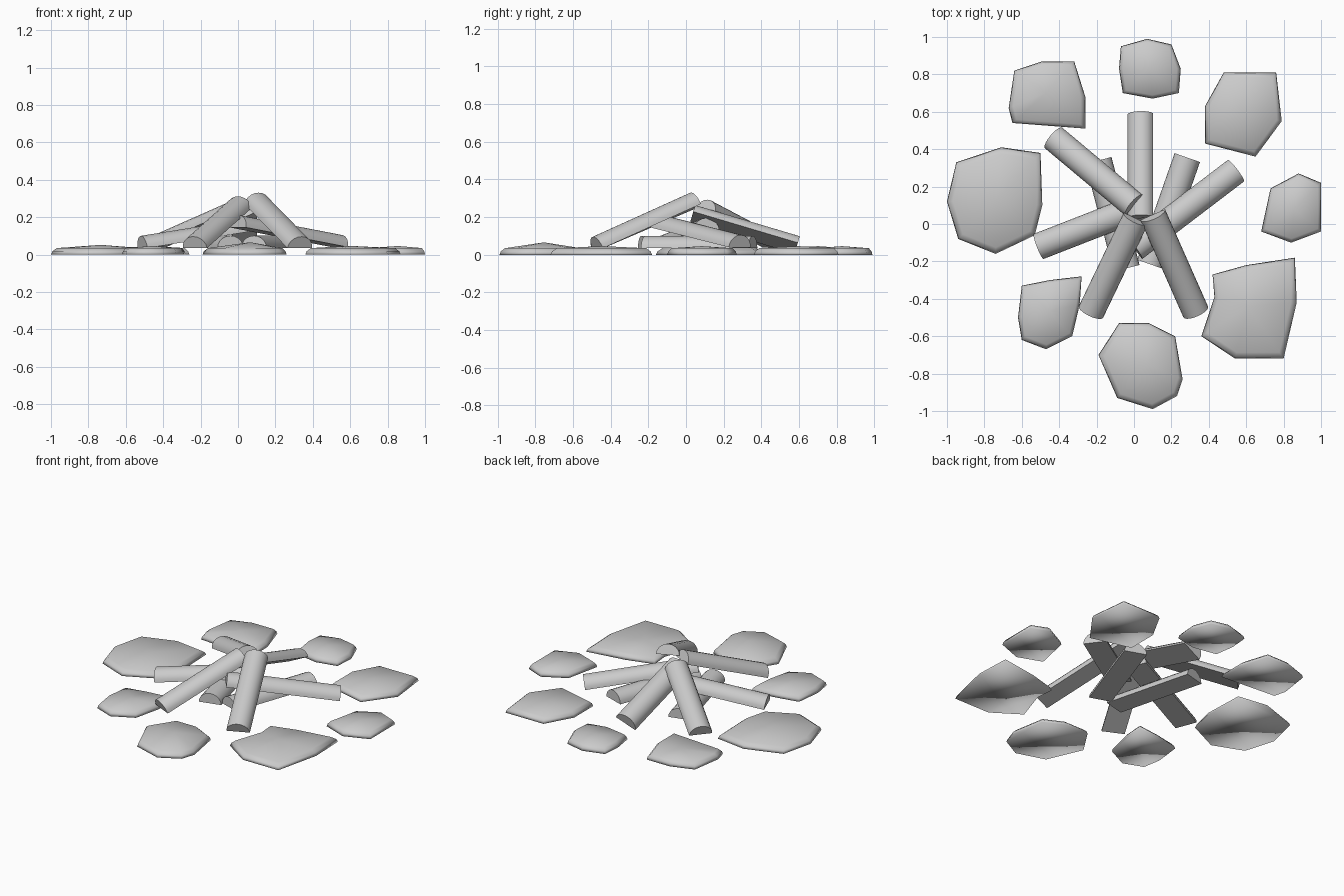
import bpy, bmesh, math
from mathutils import Vector

if "Cube" in bpy.data.objects:
    bpy.data.objects.remove(bpy.data.objects["Cube"])


def finish(name, bm, angle):
    bmesh.ops.recalc_face_normals(bm, faces=bm.faces)
    me = bpy.data.meshes.new(name)
    bm.to_mesh(me)
    bm.free()
    ob = bpy.data.objects.new(name, me)
    bpy.context.collection.objects.link(ob)
    bpy.ops.object.select_all(action='DESELECT')
    ob.select_set(True)
    bpy.context.view_layer.objects.active = ob
    bpy.ops.object.shade_smooth_by_angle(angle=math.radians(angle))
    return ob


# Split log: half-round section running between two flat-side centre points
def log(name, outer, inner, roll=0, r=0.072, h=0.066, seg=10):
    a, b = Vector(outer), Vector(inner)
    d = (b - a).normalized()
    side = d.cross(Vector((0, 0, 1))).normalized()
    up = side.cross(d)
    c, s = math.cos(math.radians(roll)), math.sin(math.radians(roll))
    side, up = side * c + up * s, up * c - side * s
    bm = bmesh.new()
    ends = []
    for p in (a, b):
        ends.append([bm.verts.new(p + side * r * math.cos(math.pi * i / seg)
                                  + up * h * math.sin(math.pi * i / seg))
                     for i in range(seg + 1)])
    n = seg + 1
    for i in range(n):
        j = (i + 1) % n
        bm.faces.new((ends[0][i], ends[0][j], ends[1][j], ends[1][i]))
    bm.faces.new(ends[0])
    bm.faces.new(ends[1])
    return finish(name, bm, 40)


# Flat stone: flat base, sloped rim and low domed top, smooth all over
def stone(name, pts, peak=0.046):
    n = len(pts)
    cx, cy = sum(p[0] for p in pts) / n, sum(p[1] for p in pts) / n
    bm = bmesh.new()
    rings = []
    for k, z in ((1.0, 0.0), (0.97, 0.018), (0.88, 0.035)):
        rings.append([bm.verts.new((cx + (x - cx) * k, cy + (y - cy) * k, z)) for x, y in pts])
    top = bm.verts.new((cx, cy, peak))
    for i in range(n):
        j = (i + 1) % n
        for lo, hi in zip(rings, rings[1:]):
            bm.faces.new((lo[i], lo[j], hi[j], hi[i]))
        bm.faces.new((rings[-1][i], rings[-1][j], top))
    bm.faces.new(rings[0])
    return finish(name, bm, 180)


# Logs leaning on each other
log("log_back", (0.035, 0.585, 0.035), (0.035, 0.03, 0.20), roll=-25)
log("log_back_left", (-0.43, 0.46, 0.04), (0.0, 0.10, 0.23))
log("log_left", (-0.51, -0.12, 0.035), (0.08, 0.11, 0.13))
log("log_front_left", (-0.23, -0.47, 0.035), (0.01, 0.03, 0.25))
log("log_front_right", (0.33, -0.47, 0.035), (0.10, 0.05, 0.27))
log("log_right", (0.545, 0.285, 0.04), (0.0, -0.13, 0.145))
# Logs lying at the base
log("base_log_right", (0.285, 0.355, 0.035), (0.085, -0.215, 0.035))
log("base_log_left", (-0.19, 0.34, 0.035), (-0.04, -0.237, 0.035))

# Ring of stones
stone("stone_left", [(-1, .12), (-.95, .33), (-.71, .41), (-.5, .38), (-.49, .10),
                     (-.53, -.06), (-.74, -.16), (-.94, -.08)], 0.052)
stone("stone_back_left", [(-.67, .62), (-.64, .82), (-.49, .87), (-.32, .87),
                          (-.26, .68), (-.26, .51), (-.65, .54)])
stone("stone_back", [(-.08, .83), (-.07, .95), (.07, .99), (.2, .96), (.25, .83),
                     (.24, .70), (.10, .67), (-.06, .70)])
stone("stone_back_right", [(.38, .63), (.48, .81), (.76, .81), (.79, .55),
                           (.65, .36), (.38, .43)])
stone("stone_right", [(.68, -.04), (.73, .19), (.88, .27), (1, .22), (1, -.04), (.84, -.10)])
stone("stone_front_right", [(.36, -.60), (.43, -.39), (.42, -.27), (.60, -.22), (.86, -.18),
                            (.87, -.42), (.80, -.72), (.54, -.72)])
stone("stone_front", [(-.19, -.70), (-.08, -.53), (.08, -.53), (.22, -.60), (.26, -.83),
                      (.23, -.92), (.10, -.99), (-.09, -.93)], 0.066)
stone("stone_front_left", [(-.62, -.50), (-.6, -.33), (-.45, -.3), (-.28, -.28), (-.29, -.43),
                           (-.33, -.6), (-.47, -.67), (-.6, -.62)])
